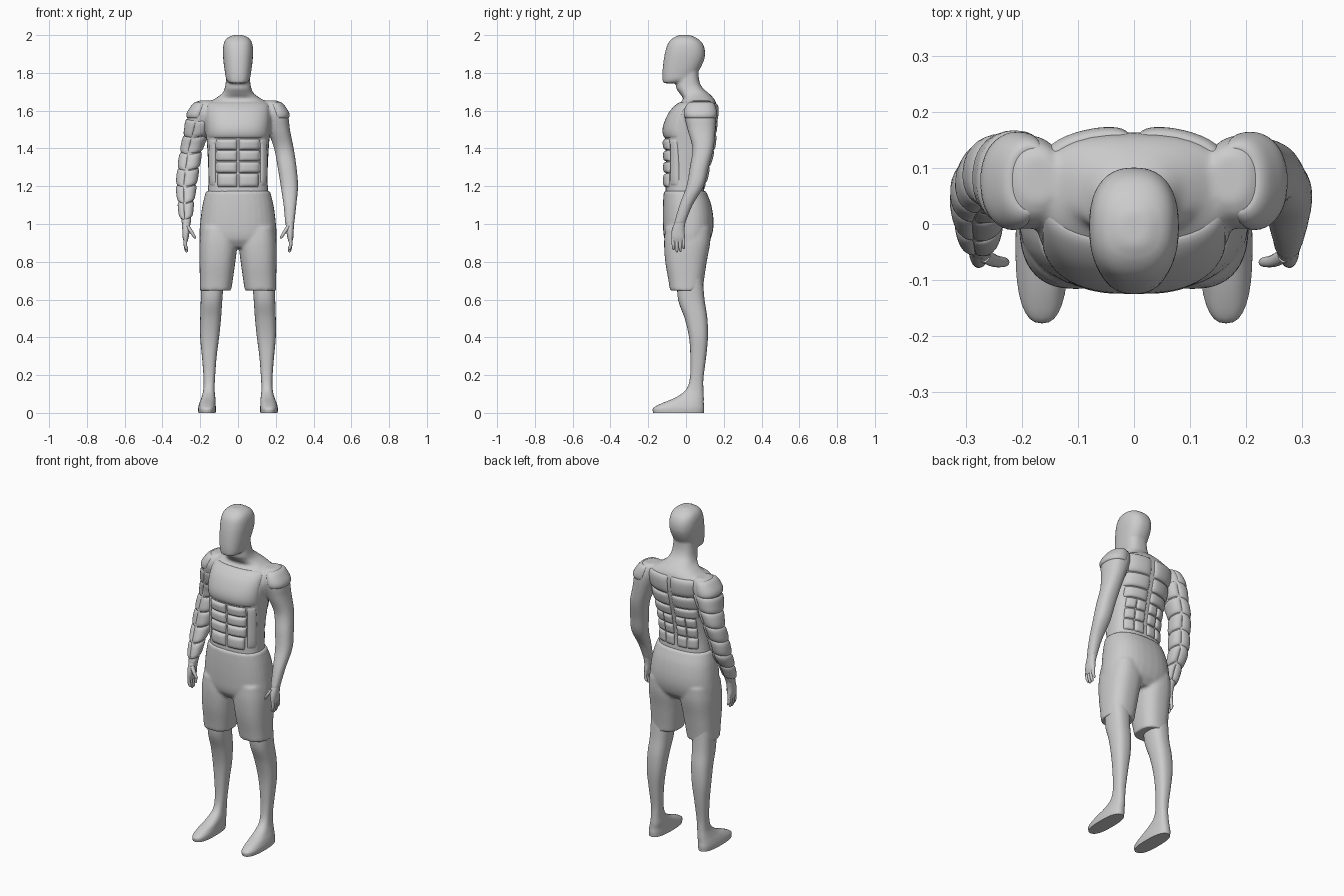
import bpy, bmesh, math
from mathutils import Vector

if "Cube" in bpy.data.objects:
    bpy.data.objects.remove(bpy.data.objects["Cube"])

grey = bpy.data.materials.new("neutral_grey")
grey.diffuse_color = (0.6, 0.6, 0.6, 1)
grey.use_nodes = True
grey.node_tree.nodes["Principled BSDF"].inputs["Base Color"].default_value = grey.diffuse_color


# Section tables: (z, centre x, centre y, half width, half depth)
def section(table, z):
    """Smoothly interpolated section at height z."""
    t = sorted(table)
    i = max(k for k in range(len(t) - 1) if k == 0 or t[k][0] <= z)
    a, b = t[i], t[i + 1]
    p, n = t[max(i - 1, 0)], t[min(i + 2, len(t) - 1)]
    d = b[0] - a[0]
    f = (z - a[0]) / d
    out = []
    for k in range(1, 5):
        ma = (b[k] - p[k]) / (b[0] - p[0]) * d
        mb = (n[k] - a[k]) / (n[0] - a[0]) * d
        out.append((2*f**3 - 3*f**2 + 1) * a[k] + (f**3 - 2*f**2 + f) * ma
                   + (3*f**2 - 2*f**3) * b[k] + (f**3 - f**2) * mb)
    return out


def point(table, z, ang, e):
    cx, cy, rx, ry = section(table, z)
    c, s = math.cos(ang), math.sin(ang)
    return Vector((cx + rx * math.copysign(abs(c) ** (2 / e), c),
                   cy + ry * math.copysign(abs(s) ** (2 / e), s), z))


def loft(bm, table, e=2.3, n=32, steps=5):
    t = sorted(table)
    zs = [a[0] + (b[0] - a[0]) * k / steps for a, b in zip(t, t[1:]) for k in range(steps)]
    zs.append(t[-1][0])
    rings = [[bm.verts.new(point(table, z, 2 * math.pi * k / n, e)) for k in range(n)] for z in zs]
    for r, q in zip(rings, rings[1:]):
        for k in range(n):
            bm.faces.new((r[k], r[(k + 1) % n], q[(k + 1) % n], q[k]))
    bm.faces.new(rings[0][::-1])
    bm.faces.new(rings[-1])


def finish(name, bm, voxel=0, fix=True):
    if fix:
        bmesh.ops.recalc_face_normals(bm, faces=bm.faces)
    me = bpy.data.meshes.new(name)
    bm.to_mesh(me)
    bm.free()
    me.materials.append(grey)
    me.shade_smooth()
    me.set_sharp_from_angle(angle=math.radians(50))
    ob = bpy.data.objects.new(name, me)
    bpy.context.collection.objects.link(ob)
    if voxel:  # fuse overlapping lofts into one skin
        r = ob.modifiers.new("fuse", 'REMESH')
        r.mode, r.voxel_size, r.use_smooth_shade = 'VOXEL', voxel, True
        s = ob.modifiers.new("soften", 'SMOOTH')
        s.factor, s.iterations = 0.5, 5
    return ob


def mirror(table, s):
    return [(z, s * x, y, a, b) for z, x, y, a, b in table]


def pad(name, surf, height, nu=18, nv=12):
    """Raised cushion on a surface surf(u, v), u and v in -1..1."""
    bm = bmesh.new()
    grid = []
    for i in range(nu + 1):
        row = []
        for j in range(nv + 1):
            # crowd the samples towards the rim
            u = math.sin((i / nu - .5) * math.pi)
            v = math.sin((j / nv - .5) * math.pi)
            p, centre = surf(u, v)
            du = surf(u + .01, v)[0] - surf(u - .01, v)[0]
            dv = surf(u, v + .01)[0] - surf(u, v - .01)[0]
            nrm = du.cross(dv)
            nrm = nrm.normalized() if nrm.length > 1e-9 else (p - centre).normalized()
            if nrm.dot(p - centre) < 0:
                nrm = -nrm
            bump = math.sqrt(max(0, (1 - u**4) * (1 - v**4)))
            row.append(bm.verts.new(p + nrm * (height * bump - .004)))
        grid.append(row)
    for a, b in zip(grid, grid[1:]):
        for j in range(nv):
            bm.faces.new((a[j], b[j], b[j + 1], a[j + 1]))
    bm.normal_update()
    bm.faces.ensure_lookup_table()
    f = bm.faces[len(bm.faces) // 2 + nv // 2]
    if f.normal.dot(f.calc_center_median() - surf(0, 0)[1]) < 0:
        bmesh.ops.reverse_faces(bm, faces=bm.faces)
    finish(name, bm, fix=False)


torso = [(1.12, 0, -.005, .162, .105), (1.25, 0, -.006, .157, .1), (1.4, 0, .008, .163, .114),
         (1.5, 0, .018, .172, .13), (1.58, 0, .04, .18, .122), (1.635, 0, .061, .172, .1),
         (1.662, 0, .067, .125, .082), (1.69, 0, .045, .085, .078), (1.72, 0, .018, .07, .07),
         (1.76, 0, .01, .064, .06), (1.82, 0, .01, .06, .055)]
head = [(1.745, 0, -.078, .044, .042), (1.76, 0, -.05, .06, .074), (1.8, 0, -.032, .069, .093),
        (1.87, 0, -.011, .078, .107), (1.92, 0, -.004, .08, .104), (1.96, 0, -.004, .074, .089),
        (1.985, 0, -.006, .057, .062), (2.0, 0, -.008, .026, .03)]
arm = [(1.655, .17, .08, .03, .04), (1.645, .175, .078, .045, .06), (1.62, .182, .075, .058, .076),
       (1.58, .195, .075, .069, .084), (1.5, .215, .082, .06, .074), (1.4, .243, .09, .052, .056),
       (1.3, .26, .07, .05, .05), (1.2, .272, .048, .046, .046), (1.1, .275, 0, .034, .035),
       (1.0, .274, -.035, .024, .029)]
hand = [(1.02, .274, -.028, .023, .027), (.97, .275, -.041, .02, .033),
        (.93, .277, -.042, .016, .036), (.905, .277, -.042, .01, .032)]
leg = [(.72, .135, .02, .062, .068), (.6, .14, .028, .057, .07), (.5, .145, .053, .055, .06),
       (.4, .15, .066, .05, .05), (.3, .152, .065, .039, .042), (.18, .152, .056, .03, .036),
       (.12, .154, .045, .03, .047), (.08, .157, .018, .037, .076), (.05, .162, -.018, .043, .112),
       (.025, .164, -.039, .047, .135), (0, .164, -.04, .046, .134)]
pelvis = [(1.175, 0, -.006, .17, .112), (1.1, 0, .006, .188, .128), (1.0, 0, .012, .201, .134),
          (.92, 0, .008, .204, .122), (.875, 0, .005, .19, .09)]
shorts_leg = [(.98, .105, .01, .09, .12), (.9, .104, .006, .1, .122), (.8, .109, 0, .095, .11),
              (.7, .115, .001, .087, .094), (.648, .119, .002, .083, .087)]

# Body skin: trunk, neck, head and arms
bm = bmesh.new()
loft(bm, torso, 2.5)
loft(bm, head, 2.4)
for s in (1, -1):
    loft(bm, mirror(arm, s))
finish("body", bm, .007)

# Shorts
bm = bmesh.new()
loft(bm, pelvis, 2.4)
for s in (1, -1):
    loft(bm, mirror(shorts_leg, s), 2.5)
finish("shorts", bm, .008)

for s, side in ((1, "left"), (-1, "right")):
    # Lower leg with foot
    bm = bmesh.new()
    loft(bm, mirror(leg, s), 2.5)
    finish(side + "_leg", bm)
    # Hand: palm, four fingers, thumb
    bm = bmesh.new()
    loft(bm, mirror(hand, s))
    for k, tip in enumerate((.862, .85, .853, .868)):
        y = -.069 + .018 * k
        loft(bm, mirror([(.935, .277, y, .009, .0095), (.89, .279, y + .002, .009, .009),
                         (tip + .006, .273, y + .003, .0075, .007),
                         (tip, .272, y + .003, .003, .003)], s), 2, 10, 3)
    loft(bm, mirror([(.99, .268, -.055, .012, .014), (.96, .248, -.066, .011, .011),
                     (.93, .23, -.068, .008, .008), (.922, .227, -.068, .003, .003)], s), 2, 10, 3)
    finish(side + "_hand", bm)


def torso_patch(x0, x1, z0, z1, back):
    def surf(u, v):
        z = (z0 + z1) / 2 + (z1 - z0) / 2 * v
        x = (x0 + x1) / 2 + (x1 - x0) / 2 * u
        cx, cy, rx, ry = section(torso, z)
        r = max(-.985, min(.985, x / rx))
        y = cy + (1 if back else -1) * ry * (1 - abs(r) ** 2.5) ** .4
        return Vector((r * rx, y, z)), Vector((0, cy, z))
    return surf


def arm_patch(s, a0, a1, z0, z1, tilt=0):
    table = mirror(arm, s)

    def surf(u, v):
        z = (z0 + z1) / 2 + (z1 - z0) / 2 * v + tilt * u
        ang = math.radians((a0 + a1) / 2 + (a1 - a0) / 2 * u)
        p = point(table, z, ang if s > 0 else math.pi - ang, 2.3)
        cx, cy, rx, ry = section(table, z)
        return p, Vector((cx, cy, z - .02))
    return surf


# Chest plate
pad("chest_plate", torso_patch(-.165, .165, 1.455, 1.645, False), .017, 30, 20)

# Abdominal and back muscle rows: (inner x, outer x, bottom, top)
front_rows = [(.004, .115, 1.392, 1.45), (.004, .115, 1.332, 1.39),
              (.004, .115, 1.27, 1.33), (.004, .108, 1.195, 1.268), (.12, .154, 1.2, 1.45)]
back_rows = [(.01, .168, 1.53, 1.64), (.01, .155, 1.45, 1.527), (.01, .142, 1.388, 1.447)]
for b, t in ((1.328, 1.385), (1.265, 1.325), (1.195, 1.262)):
    back_rows += [(.01, .07, b, t), (.073, .128, b, t)]
for s, side in ((1, "left"), (-1, "right")):
    for k, (a, b, z0, z1) in enumerate(front_rows):
        pad(f"{side}_front_muscle_{k}", torso_patch(s * a, s * b, z0, z1, False),
            .021 if k < 4 else .012)
    for k, (a, b, z0, z1) in enumerate(back_rows):
        pad(f"{side}_back_muscle_{k}", torso_patch(s * a, s * b, z0, z1, True), .016)
    # Shoulder cap
    pad(side + "_shoulder_cap", arm_patch(s, -85, 100, 1.56, 1.648), .014, 26, 12)

# Muscle bands down the right arm, front and back halves
for k in range(6):
    z = 1.515 - .087 * k
    pad(f"arm_band_outer_{k}", arm_patch(-1, -75, 110, z - .048, z + .044, .012), .015, 24, 10)
    pad(f"arm_band_inner_{k}", arm_patch(-1, 110, 285, z - .045, z + .04, -.012), .012, 24, 10)
